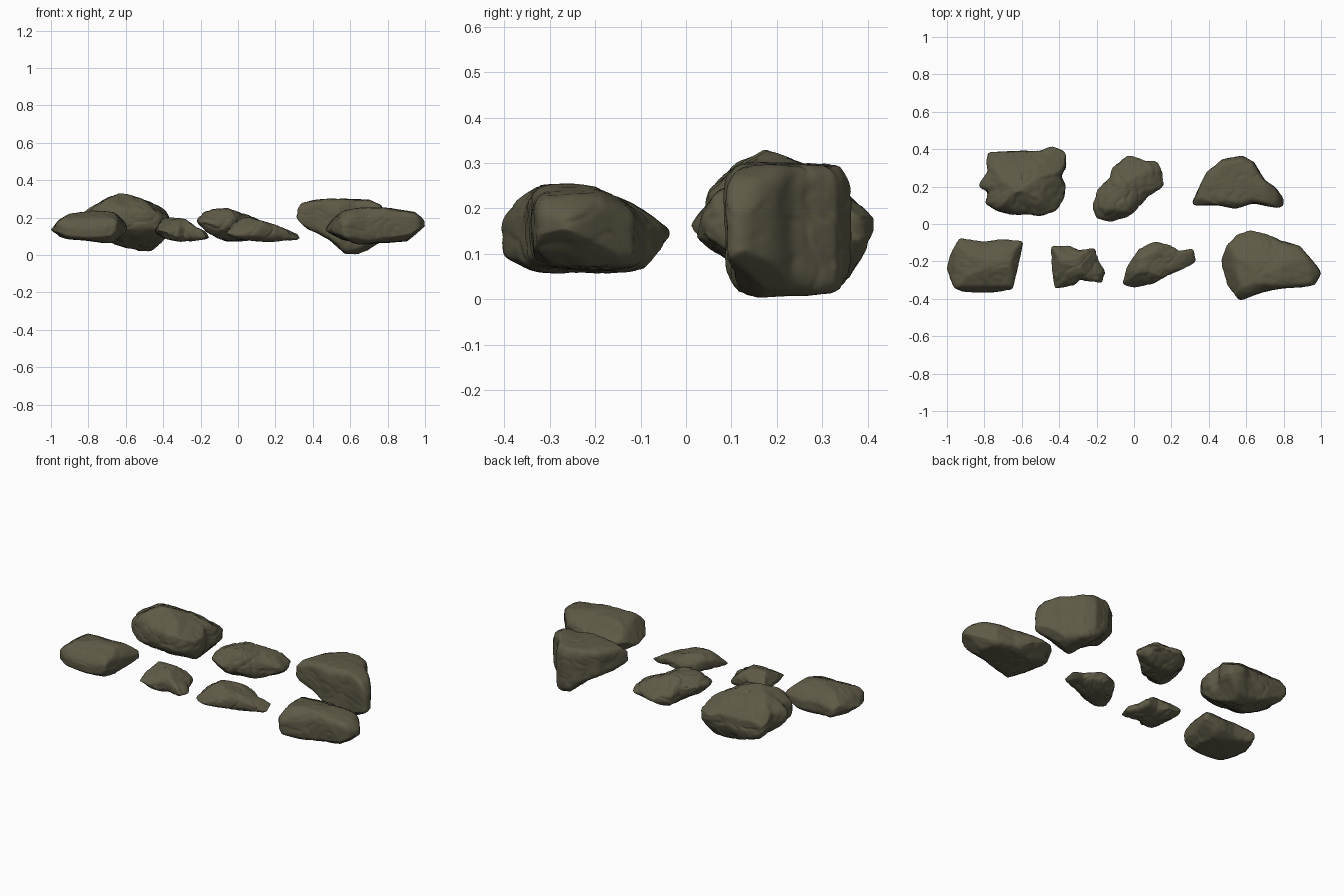
import bpy, math, random
from mathutils import Vector, noise

stone = bpy.data.materials.new("olive grey stone")
stone.diffuse_color = (0.112, 0.102, 0.062, 1)


def lerp(profile, t):
    """Height of a polyline profile [(t, z), ...] at t."""
    if t <= profile[0][0]:
        return profile[0][1]
    for (a, za), (b, zb) in zip(profile, profile[1:]):
        if t <= b:
            return za + (zb - za) * (t - a) / (b - a)
    return profile[-1][1]


def radius(outline, c, ang):
    """Distance from c to the outline along an angle."""
    dx, dy = math.cos(ang), math.sin(ang)
    best = 0
    for (ax, ay), (bx, by) in zip(outline, outline[1:] + outline[:1]):
        ex, ey = bx - ax, by - ay
        det = ex * dy - ey * dx
        if abs(det) < 1e-9:
            continue
        px, py = ax - c[0], ay - c[1]
        r = (ex * py - ey * px) / det
        s = (dx * py - dy * px) / det
        if -1e-6 <= s <= 1 + 1e-6 and r > best:
            best = r
    return best


def rock(name, seed, outline, top, bottom, side_top, side_bottom, n=3.2, rough=0.012, cuts=9):
    rnd = random.Random(seed)
    M, K = 120, 30
    xs, ys = [p[0] for p in outline], [p[1] for p in outline]
    c = ((min(xs) + max(xs)) / 2, (min(ys) + max(ys)) / 2)
    radii = [radius(outline, c, 2 * math.pi * i / M) for i in range(M)]
    radii = [(radii[i - 1] + 2 * radii[i] + radii[(i + 1) % M]) / 4 for i in range(M)]

    def point(x, y, f, up):
        t = min(lerp(top, x), lerp(side_top, y))
        b = max(lerp(bottom, x), lerp(side_bottom, y))
        m = (t + b) / 2
        h = max(t - b, 0.03) / 2
        return Vector((x, y, m + h * f * up))

    # rounded shell between the top and bottom profiles
    verts, faces = [point(*c, 1, 1)], []
    for k in range(1, 2 * K):
        a = math.pi * k / (2 * K)
        # even steps over the flat caps and the steep sides
        s, q = abs(math.sin(a)), abs(math.cos(a))
        big = max(s, q)
        s, q = s / big, q / big
        norm = (s ** n + q ** n) ** (1 / n)
        u, f = s / norm, q / norm
        for i in range(M):
            w = 2 * math.pi * i / M
            verts.append(point(c[0] + radii[i] * u * math.cos(w),
                               c[1] + radii[i] * u * math.sin(w), f, 1 if k <= K else -1))
    verts.append(point(*c, 1, -1))
    last = len(verts) - 1
    for i in range(M):
        j = (i + 1) % M
        faces.append((0, 1 + i, 1 + j))
        faces.append((last, last - M + j, last - M + i))
        for k in range(2 * K - 2):
            p = 1 + k * M
            faces.append((p + i, p + M + i, p + M + j, p + j))

    # chiselled facets: flatten the corners on slanted planes
    mid = sum(verts, Vector()) / len(verts)
    for q in range(cuts):
        w = 2 * math.pi * (q + rnd.random() * 0.8) / cuts
        d = Vector((math.cos(w), math.sin(w), rnd.choice((-1, 1)) * rnd.uniform(0.6, 1.8))).normalized()
        lim = max(d.dot(v - mid) for v in verts) * rnd.uniform(0.86, 0.94)
        for v in verts:
            over = d.dot(v - mid) - lim
            if over > 0:
                v -= d * over * 0.9

    mesh = bpy.data.meshes.new(name)
    mesh.from_pydata(verts, [], faces)
    mesh.update()

    # weathered surface: broad lumps, creases and fine grain
    shift = Vector((seed * 3.1, seed * 1.7, 0))
    normals = [v.normal.copy() for v in mesh.vertices]
    for v, nrm in zip(mesh.vertices, normals):
        p = v.co + shift
        lump = noise.noise(p * 9)
        crease = 0.35 - abs(noise.noise(p * 14 + Vector((5, 2, 7))))
        grain = noise.noise(p * 38)
        v.co += nrm * rough * (0.7 * lump - 0.8 * max(crease - 0.2, 0) * 3 + 0.18 * grain)
    mesh.shade_smooth()
    mesh.materials.append(stone)
    ob = bpy.data.objects.new(name, mesh)
    bpy.context.collection.objects.link(ob)


# large block, back left, deepest towards the back
rock("back_left_boulder", 1,
     [(-.785, .385), (-.64, .39), (-.49, .395), (-.44, .418), (-.365, .385), (-.36, .30), (-.39, .255),
      (-.365, .20), (-.375, .14), (-.42, .075), (-.50, .045), (-.64, .05), (-.74, .075), (-.80, .11),
      (-.78, .17), (-.835, .20), (-.785, .28)],
     [(-.83, .24), (-.79, .265), (-.70, .305), (-.62, .338), (-.55, .31), (-.40, .27), (-.36, .24)],
     [(-.83, .16), (-.75, .09), (-.62, .045), (-.53, .02), (-.42, .02), (-.38, .08)],
     [(.04, .26), (.10, .30), (.16, .338), (.24, .305), (.33, .265), (.41, .21)],
     [(.04, .12), (.10, .09), (.20, .045), (.30, .015), (.36, .04), (.41, .12)], n=4, rough=.012, cuts=8)

# knobbly stone, back middle
rock("back_middle_rock", 2,
     [(-.225, .09), (-.20, .185), (-.13, .25), (-.12, .30), (-.035, .365), (.055, .345), (.155, .335),
      (.158, .20), (.08, .15), (.03, .10), (-.025, .04), (-.13, .01), (-.20, .03)],
     [(-.22, .205), (-.19, .235), (-.13, .25), (-.05, .245), (.03, .22), (.15, .18)],
     [(-.22, .16), (-.17, .12), (-.09, .075), (.02, .07), (.10, .08), (.15, .10)],
     [(.01, .19), (.04, .22), (.08, .25), (.22, .245), (.36, .17)],
     [(.01, .11), (.05, .09), (.12, .075), (.25, .075), (.36, .11)], n=3, rough=.014)

# tall wedge, back right
rock("back_right_boulder", 3,
     [(.305, .10), (.335, .17), (.39, .28), (.47, .345), (.58, .365), (.64, .33), (.70, .235), (.75, .20),
      (.805, .13), (.79, .085), (.64, .11), (.54, .085), (.43, .10)],
     [(.30, .24), (.33, .285), (.49, .302), (.70, .295), (.77, .27), (.80, .21)],
     [(.30, .17), (.41, .12), (.49, .08), (.57, .007), (.62, .0), (.70, .025), (.80, .06)],
     [(.085, .29), (.12, .302), (.20, .302), (.34, .302), (.36, .28)],
     [(.085, .03), (.12, .005), (.34, .01), (.36, .04)], n=7, rough=.008, cuts=5)

# flat block, front left
rock("front_left_block", 4,
     [(-1.005, -.235), (-.975, -.15), (-.935, -.075), (-.80, -.095), (-.72, -.082), (-.59, -.092),
      (-.615, -.20), (-.65, -.35), (-.77, -.368), (-.91, -.362), (-.96, -.34)],
     [(-1, .15), (-.96, .19), (-.90, .22), (-.78, .235), (-.66, .235), (-.62, .20), (-.59, .17)],
     [(-1, .10), (-.90, .085), (-.76, .07), (-.66, .06), (-.62, .09), (-.59, .12)],
     [(-.37, .16), (-.33, .205), (-.22, .24), (-.14, .215), (-.08, .17)],
     [(-.37, .08), (-.30, .06), (-.15, .06), (-.08, .09)], n=4.8, rough=.007, cuts=6)

# small peaked stone
rock("front_small_rock", 5,
     [(-.445, -.12), (-.345, -.115), (-.29, -.14), (-.21, -.13), (-.19, -.20), (-.15, -.255), (-.17, -.315),
      (-.29, -.30), (-.32, -.33), (-.425, -.35), (-.435, -.27)],
     [(-.44, .16), (-.40, .205), (-.36, .205), (-.28, .195), (-.22, .15), (-.15, .12)],
     [(-.44, .10), (-.38, .08), (-.3, .07), (-.17, .075)],
     [(-.35, .14), (-.26, .19), (-.20, .21), (-.12, .16)],
     [(-.35, .08), (-.25, .07), (-.12, .085)], n=3, rough=.010, cuts=6)

# slanted shard
rock("front_middle_shard", 6,
     [(-.065, -.325), (-.035, -.23), (.03, -.135), (.11, -.095), (.20, -.115), (.245, -.145), (.325, -.125),
      (.34, -.195), (.27, -.24), (.18, -.27), (.11, -.32), (0, -.34)],
     [(-.06, .14), (-.03, .185), (.01, .212), (.11, .19), (.20, .165), (.28, .14), (.33, .115)],
     [(-.06, .09), (.05, .078), (.16, .07), (.33, .065)],
     [(-.34, .14), (-.26, .195), (-.20, .215), (-.09, .16)],
     [(-.34, .085), (-.22, .07), (-.09, .085)], n=3.1, rough=.010, cuts=7)

# large tapered block, front right
rock("front_right_boulder", 7,
     [(.465, -.20), (.495, -.11), (.55, -.055), (.62, -.035), (.71, -.055), (.79, -.09), (.885, -.115),
      (.95, -.19), (1.005, -.26), (.965, -.33), (.83, -.34), (.70, -.36), (.565, -.41), (.50, -.325)],
     [(.47, .18), (.55, .235), (.65, .257), (.80, .25), (.95, .235), (1, .205)],
     [(.47, .12), (.55, .08), (.65, .055), (.75, .065), (.95, .07), (1, .09)],
     [(-.41, .185), (-.37, .225), (-.32, .255), (-.28, .257), (-.20, .245), (-.12, .21), (-.04, .165)],
     [(-.41, .075), (-.36, .06), (-.2, .055), (-.1, .06), (-.04, .10)], n=5, rough=.008, cuts=6)
